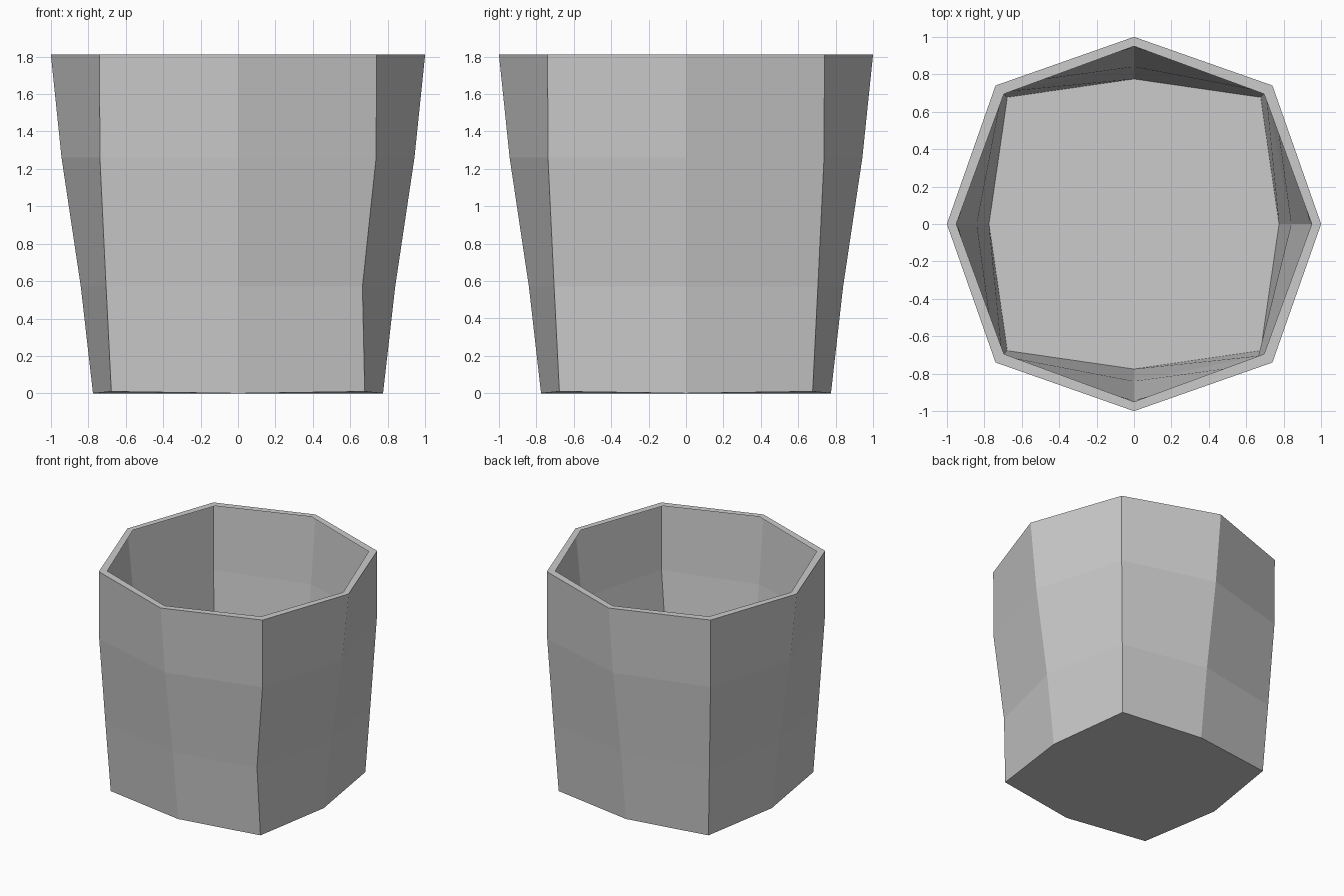
import bpy, bmesh

if "Cube" in bpy.data.objects:
    bpy.data.objects.remove(bpy.data.objects["Cube"])

# Rings from bottom to rim: height, reach on the axes, reach on the diagonals
RINGS = [(0.0, 0.775, 0.677), (0.57, 0.84, 0.705),
         (1.26, 0.943, 0.738), (1.81, 1.0, 0.74), (1.81, 0.95, 0.695)]
DIRS = [(1, 0), (1, 1), (0, 1), (-1, 1), (-1, 0), (-1, -1), (0, -1), (1, -1)]

bm = bmesh.new()


def ring(i):
    z, axis, diag = RINGS[i]
    verts = []
    for x, y in DIRS:
        corner = x and y
        r = diag if corner else axis
        # Base corners lift very slightly off the ground
        verts.append(bm.verts.new((x * r, y * r, 0.01 if corner and i == 0 else z)))
    return verts


rings = [ring(i) for i in range(len(RINGS))]

# One corner is dented inwards low on the wall
rings[1][7].co.x = 0.665

# Base, thin walls and the inward-facing flat rim
bm.faces.new(rings[0][::-1])
for low, high in zip(rings, rings[1:]):
    for k in range(8):
        n = (k + 1) % 8
        bm.faces.new((low[k], low[n], high[n], high[k]))

mesh = bpy.data.meshes.new("cup")
bm.to_mesh(mesh)
bm.free()
bpy.context.collection.objects.link(bpy.data.objects.new("cup", mesh))
